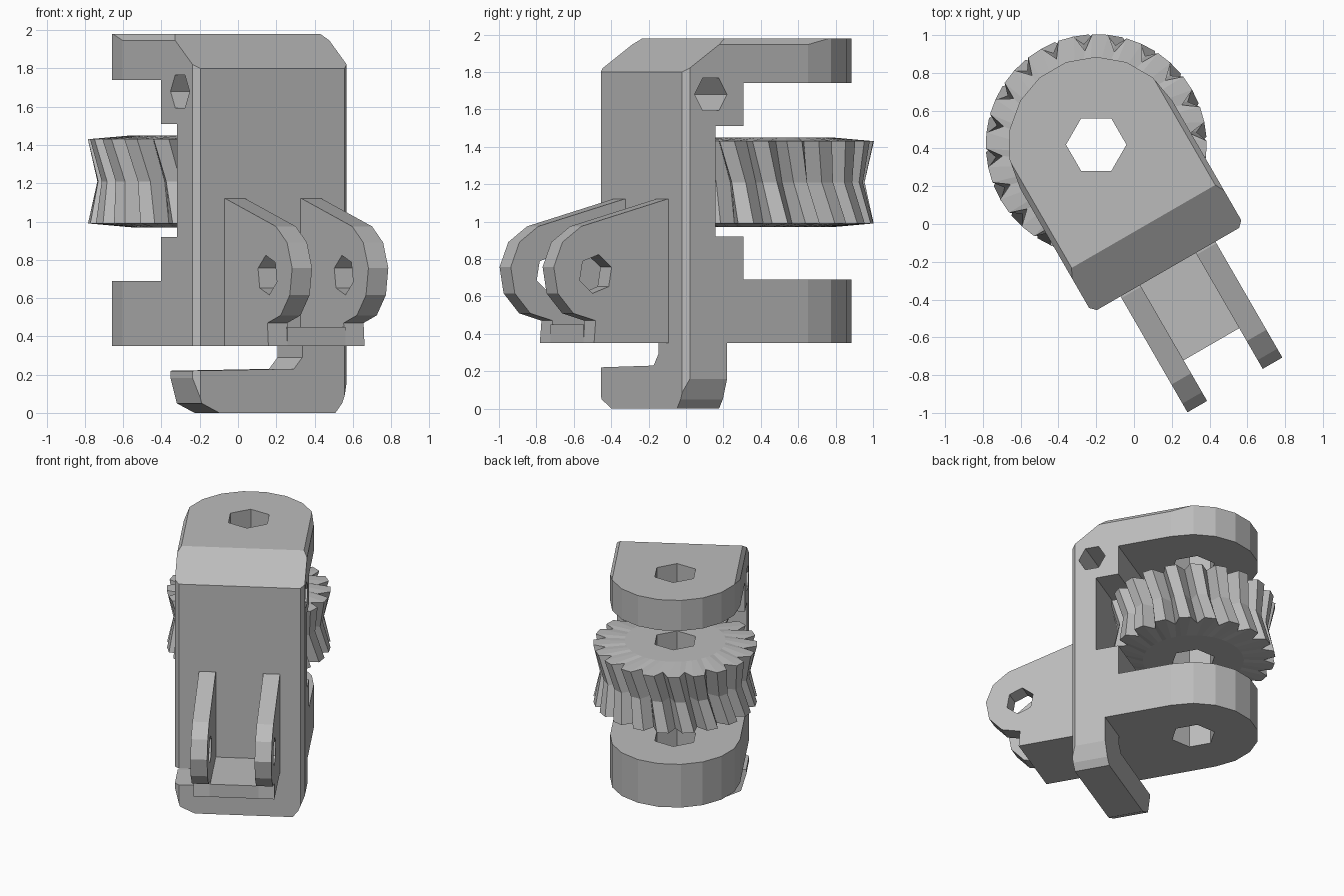
import bpy, bmesh
from math import sin, cos, pi, radians
from mathutils import Matrix

if "Cube" in bpy.data.objects:
    bpy.data.objects.remove(bpy.data.objects["Cube"])

GREY = (0.5, 0.5, 0.5, 1.0)
mat = bpy.data.materials.new("plain grey")
mat.use_nodes = True
mat.diffuse_color = GREY
mat.node_tree.nodes["Principled BSDF"].inputs["Base Color"].default_value = GREY

# Parts are made around the wheel axis, then turned and moved into place
PLACE = Matrix.Translation((-0.2, 0.42, 0)) @ Matrix.Rotation(radians(30), 4, "Z")
HALF = 0.465
FRONT = -0.76


def make_object(name, bm):
    bmesh.ops.recalc_face_normals(bm, faces=bm.faces)
    mesh = bpy.data.meshes.new(name)
    bm.to_mesh(mesh)
    bm.free()
    mesh.materials.append(mat)
    obj = bpy.data.objects.new(name, mesh)
    bpy.context.scene.collection.objects.link(obj)
    return obj


def prism(name, outline, axis, lo, hi):
    """Extrude a 2D outline along one axis."""
    place = {"x": lambda a, b, t: (t, a, b),
             "y": lambda a, b, t: (a, t, b),
             "z": lambda a, b, t: (a, b, t)}[axis]
    bm = bmesh.new()
    ends = [[bm.verts.new(place(a, b, t)) for a, b in outline] for t in (lo, hi)]
    for end in ends:
        bm.faces.new(end)
    n = len(outline)
    for i in range(n):
        j = (i + 1) % n
        bm.faces.new((ends[0][i], ends[0][j], ends[1][j], ends[1][i]))
    return make_object(name, bm)


def arc(cx, cy, r, start, end, steps):
    angles = [radians(start + (end - start) * i / steps) for i in range(steps + 1)]
    return [(cx + r * cos(a), cy + r * sin(a)) for a in angles]


def boolean(obj, tool, operation):
    mod = obj.modifiers.new("shape", "BOOLEAN")
    mod.operation, mod.solver, mod.object = operation, "EXACT", tool
    bpy.context.view_layer.objects.active = obj
    bpy.ops.object.modifier_apply(modifier=mod.name)
    bpy.data.objects.remove(tool)


def drill(obj, axis, a, b, r, turn=0):
    hole = prism("hole", arc(a, b, r, turn, turn + 300, 5), axis, -3, 3)
    boolean(obj, hole, "DIFFERENCE")


# Frame: side profile trimmed by a plan outline and a front outline
side = [(FRONT, 0), (FRONT, 1.8), (-0.5, 1.98), (0.6, 1.98), (0.6, 1.74),
        (-0.4, 1.74), (-0.4, 1.51), (-0.57, 1.51), (-0.57, 0.92), (-0.4, 0.92),
        (-0.4, 0.69), (0.6, 0.69), (0.6, 0.35), (-0.5, 0.35), (-0.5, 0)]
frame = prism("frame", side, "x", -0.6, 0.6)

plan = [(-HALF, FRONT + 0.03), (-HALF + 0.2, FRONT - 0.17),
        (HALF - 0.2, FRONT - 0.17), (HALF, FRONT + 0.03)]
plan += arc(0, 0, HALF, 0, 180, 9)
boolean(frame, prism("plan", plan, "z", -1, 3), "INTERSECT")

# Front outline holds the bevelled top, the hook and its notch
face = [(-0.47, 1.94), (-0.4, 2.03), (0.4, 2.03), (0.47, 1.94), (0.47, 0.17),
        (0.42, 0.05), (0.34, -0.05), (-0.25, -0.05), (-0.32, 0), (-0.427, 0.05),
        (-0.47, 0.2), (-0.47, 0.22), (0.13, 0.23), (0.18, 0.29), (0.18, 0.35),
        (-0.47, 0.35)]
boolean(frame, prism("face", face, "y", -2, 2), "INTERSECT")
drill(frame, "z", 0, 0, 0.16, 30)
drill(frame, "x", -0.6, 1.68, 0.1)

# Front bracket: two drilled lugs and the floor between them
lug = [(-0.74, 0.35), (-0.74, 1.12), (-0.77, 1.12)]
lug += arc(-1.21, 0.73, 0.26, 110, 270, 5) + [(-1.22, 0.35)]
lugs = []
for name, lo in (("right_lug", -0.29), ("left_lug", 0.17)):
    part = prism(name, lug, "x", lo, lo + 0.12)
    drill(part, "x", -1.21, 0.72, 0.105, 20)
    lugs.append(part)
floor = prism("bracket_floor", [(-0.74, 0.35), (-0.74, 0.45), (-1.22, 0.45),
                                (-1.22, 0.35)], "x", -0.175, 0.175)

# Toothed wheel: waisted, slanted teeth between slightly raised hub faces
TEETH = 20
bm = bmesh.new()
rings = []
for z, tip, twist in ((0.99, 0.585, 0.09), (1.21, 0.535, 0), (1.43, 0.585, -0.09)):
    ring = []
    for i in range(TEETH):
        for part, r in ((0, tip - 0.085), (0.27, tip), (0.73, tip)):
            a = 2 * pi * (i + part) / TEETH + twist
            ring.append(bm.verts.new((r * cos(a), r * sin(a), z)))
    rings.append(ring)
n = len(rings[0])
hub = []
for z in (0.97, 1.45):
    hub.append([bm.verts.new((0.36 * cos(2 * pi * i / n), 0.36 * sin(2 * pi * i / n), z))
                for i in range(n)])
loops = [hub[0]] + rings + [hub[1]]
for low, high in zip(loops, loops[1:]):
    for i in range(n):
        j = (i + 1) % n
        bm.faces.new((low[i], low[j], high[j], high[i]))
for end in hub:
    bm.faces.new(end)
wheel = make_object("toothed_wheel", bm)
drill(wheel, "z", 0, 0, 0.16, 30)

for obj in [frame, floor, wheel] + lugs:
    obj.data.transform(PLACE)
